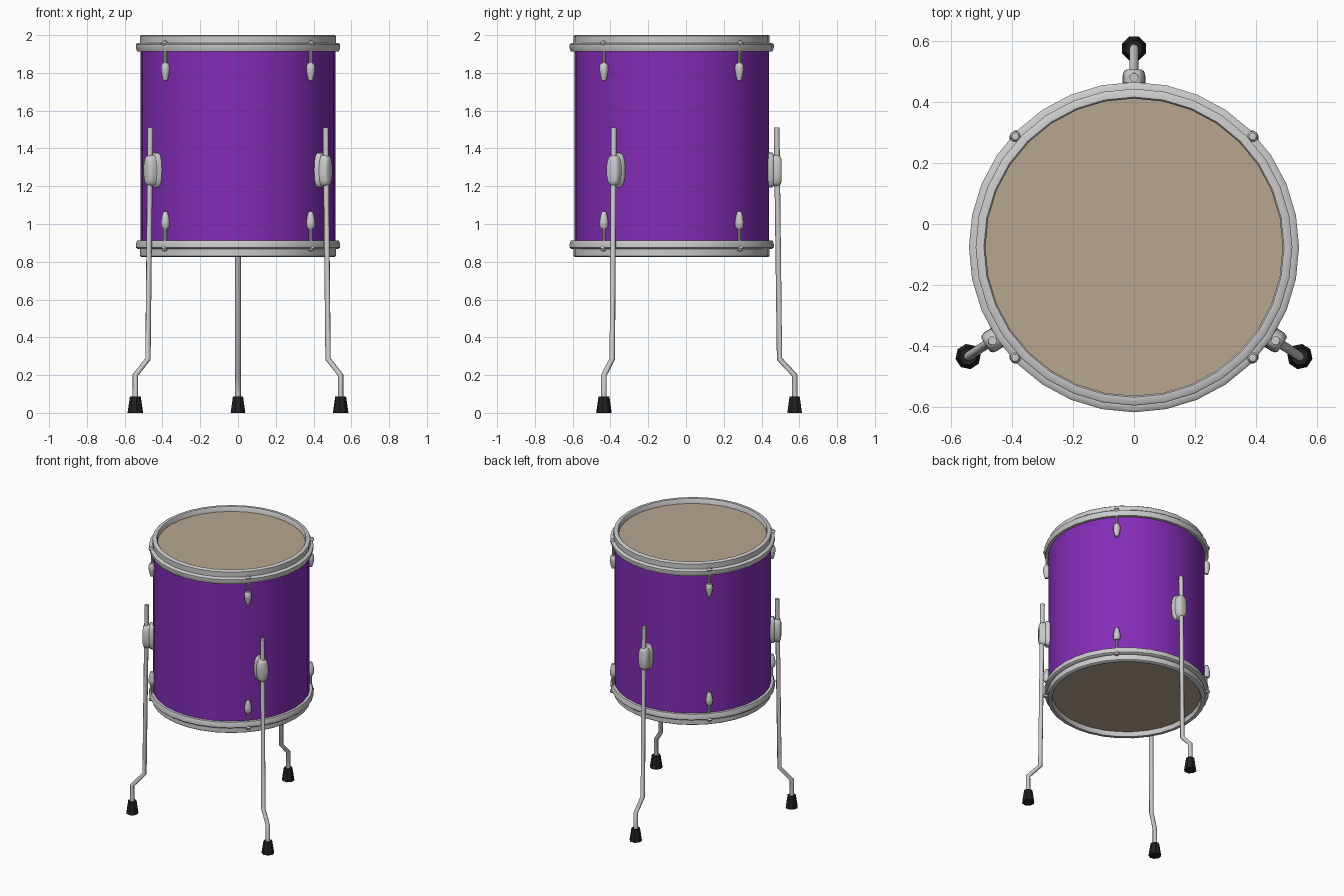
import bpy, bmesh
from math import radians, cos, sin, pi
from mathutils import Matrix, Vector

if "Cube" in bpy.data.objects:
    bpy.data.objects.remove(bpy.data.objects["Cube"])

CENTRE = Matrix.Translation((0, -0.076, 0))
# mirrors the top hardware to the bottom of the drum
FLIP = Matrix.Translation((0, 0, 2.826)) @ Matrix.Scale(-1, 4, (0, 0, 1))


def material(name, rgb):
    m = bpy.data.materials.new(name)
    m.diffuse_color = (*rgb, 1)
    m.use_nodes = True
    m.node_tree.nodes["Principled BSDF"].inputs["Base Color"].default_value = m.diffuse_color
    return m


PURPLE = material("purple", (0.23, 0.025, 0.47))
TAN = material("tan", (0.48, 0.38, 0.28))
BLACK = material("black", (0.015, 0.015, 0.015))


def finish(bm, name, matrix, mat=None, angle=40):
    bmesh.ops.transform(bm, matrix=matrix, verts=bm.verts)
    bmesh.ops.recalc_face_normals(bm, faces=bm.faces)
    mesh = bpy.data.meshes.new(name)
    bm.to_mesh(mesh)
    bm.free()
    ob = bpy.data.objects.new(name, mesh)
    bpy.context.collection.objects.link(ob)
    if mat:
        mesh.materials.append(mat)
    bpy.ops.object.select_all(action='DESELECT')
    ob.select_set(True)
    bpy.context.view_layer.objects.active = ob
    if angle:
        bpy.ops.object.shade_smooth_by_angle(angle=radians(angle))
    return ob


def lathe(name, profile, matrix, sides=32, mat=None, closed=False, angle=40):
    """Spin a (radius, height) profile round z."""
    bm = bmesh.new()
    vs = [bm.verts.new((r, 0, z)) for r, z in profile]
    edges = [bm.edges.new(p) for p in zip(vs, vs[1:])]
    if closed:
        edges.append(bm.edges.new((vs[-1], vs[0])))
    bmesh.ops.spin(bm, geom=vs + edges, cent=(0, 0, 0), axis=(0, 0, 1),
                   angle=2 * pi, steps=sides)
    bmesh.ops.remove_doubles(bm, verts=bm.verts, dist=1e-5)
    return finish(bm, name, matrix, mat, angle)


def pad(name, r0, r1, half_w, half_h, matrix, bevel):
    """Rounded oval pad lying along +x from r0 to r1."""
    bm = bmesh.new()
    n = 24
    ring = []
    for i in range(n):
        c, s = cos(2 * pi * i / n), sin(2 * pi * i / n)
        y = half_w * abs(c) ** 0.7 * (1 if c > 0 else -1)
        z = half_h * abs(s) ** 0.85 * (1 if s > 0 else -1)
        ring.append((y, z))
    loops = []
    for x, k in ((r0, 1), (r1 - bevel, 1), (r1 - bevel * 0.3, 0.9), (r1, 0.7)):
        loops.append([bm.verts.new((x, y * k, z * k)) for y, z in ring])
    for a, b in zip(loops, loops[1:]):
        for i in range(n):
            j = (i + 1) % n
            bm.faces.new((a[i], a[j], b[j], b[i]))
    bm.faces.new(loops[0])
    bm.faces.new(loops[-1])
    return finish(bm, name, matrix, None, 50)


def rod(name, points, radius, matrix):
    cu = bpy.data.curves.new(name, 'CURVE')
    cu.dimensions = '3D'
    cu.bevel_depth = radius
    cu.bevel_resolution = 2
    cu.use_fill_caps = True
    sp = cu.splines.new('POLY')
    sp.points.add(len(points) - 1)
    for p, co in zip(sp.points, points):
        p.co = (*(matrix @ Vector(co)), 1)
    sp.use_smooth = True
    ob = bpy.data.objects.new(name, cu)
    bpy.context.collection.objects.link(ob)
    bpy.ops.object.select_all(action='DESELECT')
    ob.select_set(True)
    bpy.context.view_layer.objects.active = ob
    bpy.ops.object.convert(target='MESH')
    bpy.ops.object.shade_smooth_by_angle(angle=radians(50))


# Shell
lathe("shell", [(0.515, 0.89), (0.515, 1.936)], CENTRE, 32, PURPLE)

# Hoops, heads and tension lugs, top then mirrored to the bottom
HOOP = [(0.487, 1.94), (0.487, 1.994), (0.492, 2.0), (0.513, 2.0),
        (0.519, 1.995), (0.519, 1.958), (0.533, 1.957), (0.541, 1.95),
        (0.541, 1.932), (0.534, 1.914), (0.512, 1.914)]
LUG = [(0, 1.757), (0.011, 1.76), (0.018, 1.782), (0.024, 1.815),
       (0.023, 1.838), (0.015, 1.852), (0, 1.855)]
BOLT = [(0, 1.942), (0.012, 1.945), (0.018, 1.957), (0.012, 1.968), (0, 1.971)]
for side, m in (("top", CENTRE), ("bottom", CENTRE @ FLIP)):
    lathe(side + "_hoop", HOOP, m, 32, closed=True)
    lathe(side + "_head", [(0, 1.966), (0.49, 1.966)], m, 32, TAN)
    for i, a in enumerate((43, 137, 223, 317)):
        at = m @ Matrix.Rotation(radians(a), 4, 'Z') @ Matrix.Translation((0.526, 0, 0))
        lathe(f"{side}_lug_{i}", LUG, at, 12)
        lathe(f"{side}_tension_rod_{i}", [(0, 1.84), (0.008, 1.84), (0.008, 1.95), (0, 1.95)], at, 8)
        lathe(f"{side}_bolt_{i}", BOLT, at @ Matrix.Translation((0.006, 0, 0)), 10)

# Three legs with clamps and rubber feet
for i, a in enumerate((90, 213.4, 326.6)):
    at = CENTRE @ Matrix.Rotation(radians(a), 4, 'Z')
    pad(f"leg_plate_{i}", 0.505, 0.541, 0.042, 0.093, at @ Matrix.Translation((0, 0, 1.285)), 0.008)
    pad(f"leg_clamp_{i}", 0.538, 0.582, 0.037, 0.083, at @ Matrix.Translation((0, 0, 1.283)), 0.02)
    rod(f"leg_{i}", [(0.556, 0, 1.51), (0.571, 0, 0.285), (0.651, 0, 0.2), (0.651, 0, 0.05)], 0.015, at)
    lathe(f"foot_{i}", [(0, 0), (0.042, 0), (0.029, 0.088), (0, 0.088)],
          at @ Matrix.Translation((0.651, 0, 0)) @ Matrix.Rotation(radians(22.5), 4, 'Z'),
          8, BLACK, angle=0)
